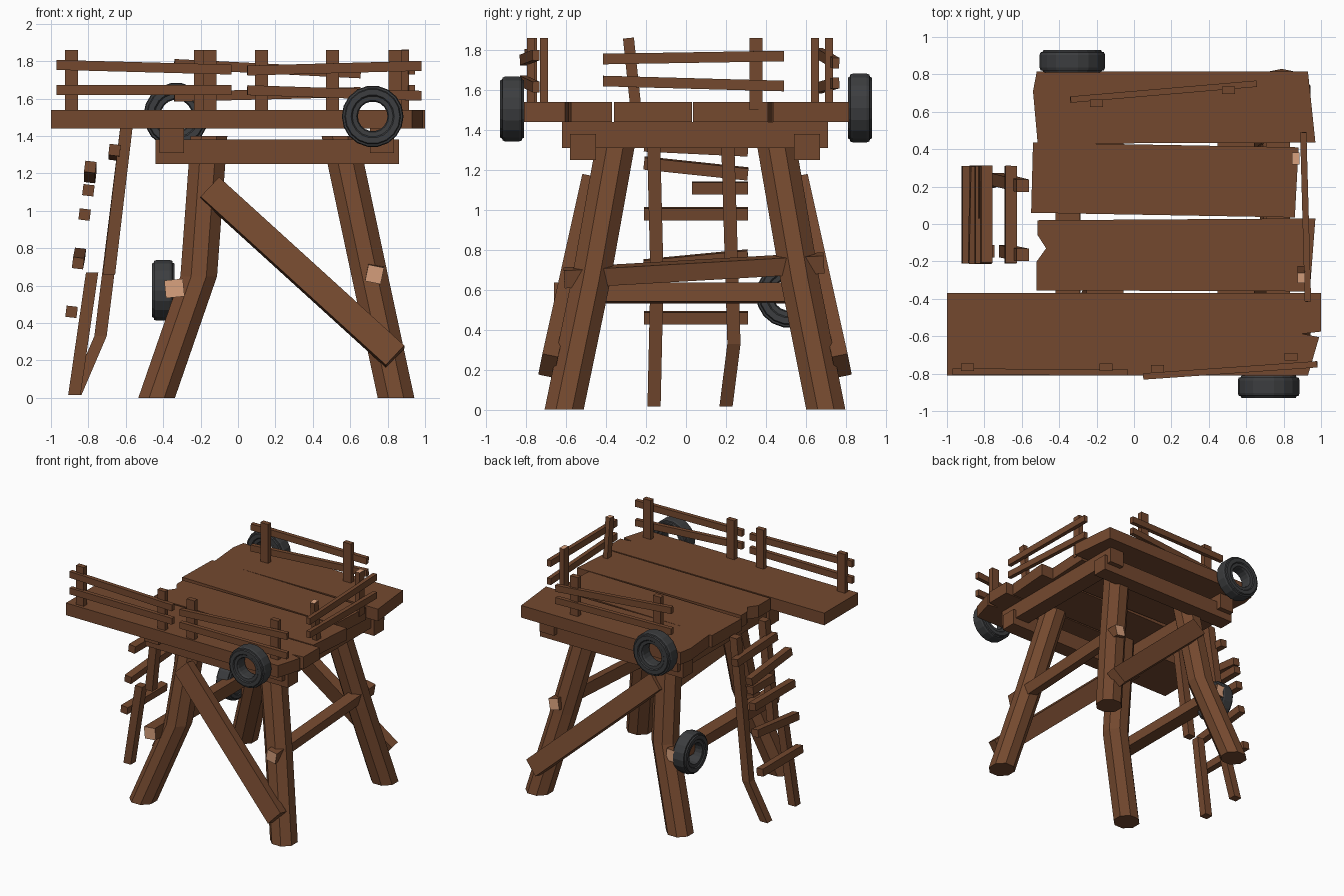
import bpy, bmesh, math
from mathutils import Vector as V

if "Cube" in bpy.data.objects:
    bpy.data.objects.remove(bpy.data.objects["Cube"])


def material(name, rgb):
    m = bpy.data.materials.new(name)
    m.diffuse_color = (*rgb, 1)
    m.use_nodes = True
    m.node_tree.nodes["Principled BSDF"].inputs["Base Color"].default_value = m.diffuse_color
    return m


WOOD = material("brown wood", (0.175, 0.066, 0.028))
CUT = material("fresh cut wood", (0.70, 0.36, 0.21))
RUBBER = material("dark rubber", (0.045, 0.047, 0.05))


def make(name, verts, faces, mats=(WOOD,), cut=()):
    me = bpy.data.meshes.new(name)
    me.from_pydata([tuple(v) for v in verts], [], faces)
    for m in mats:
        me.materials.append(m)
    for i in cut:
        me.polygons[i].material_index = 1
    bm = bmesh.new()
    bm.from_mesh(me)
    bmesh.ops.recalc_face_normals(bm, faces=bm.faces)
    bm.to_mesh(me)
    bm.free()
    ob = bpy.data.objects.new(name, me)
    bpy.context.collection.objects.link(ob)
    return ob


def loft(name, rings, mats=(WOOD,), cut=()):
    """Closed skin through rings of equal size; cut caps: 0 = first, 1 = last."""
    n = len(rings[0])
    verts = [v for r in rings for v in r]
    last = (len(rings) - 1) * n
    faces = [tuple(range(n)), tuple(range(last, last + n))]
    for k in range(len(rings) - 1):
        for i in range(n):
            j = (i + 1) % n
            faces.append((k*n + i, k*n + j, k*n + n + j, k*n + n + i))
    return make(name, verts, faces, mats, cut)


def bar(name, p, q, hint, a, b, cut=()):
    """Box from p to q: size a along the hint direction, b across it."""
    p, q, hint = V(p), V(q), V(hint)
    d = (q - p).normalized()
    s = (hint - d * hint.dot(d)).normalized()
    t = d.cross(s)
    rings = [[c + s*a/2*i + t*b/2*j for i, j in ((-1, -1), (1, -1), (1, 1), (-1, 1))] for c in (p, q)]
    return loft(name, rings, (WOOD, CUT), cut)


def slab(name, outline, z0, z1):
    return loft(name, [[V((x, y, z)) for x, y in outline] for z in (z0, z1)])


# Deck planks with ragged ends
slab("deck_plank_front", [(-1, -.81), (.93, -.81), (.99, -.605), (.90, -.587), (1, -.575), (1, -.37), (-1, -.37)], 1.44, 1.54)
slab("deck_plank_second", [(-.52, -.355), (.94, -.36), (.97, .03), (-.515, .02), (-.515, -.06), (-.47, -.13), (-.52, -.2)], 1.44, 1.54)
slab("deck_plank_third", [(-.55, .06), (.86, .035), (.88, .41), (-.54, .435)], 1.44, 1.54)
slab("deck_plank_back", [(-.515, .43), (.97, .435), (.93, .815), (-.52, .815), (-.54, .71)], 1.44, 1.54)

# Beams under the deck
for x in (-.355, .77):
    bar("cross_beam", (x, -.62, 1.375), (x, .71, 1.375), (0, 0, 1), .13, .13)
for y in (-.515, .605):
    bar("long_beam", (-.44, y, 1.315), (.86, y, 1.315), (0, 0, 1), .13, .13)

# Eight-sided legs; the left pair is bent
def leg(name, pts, r=.106):
    ang = [math.pi / 8 + i * math.pi / 4 for i in range(8)]
    loft(name, [[V((x + r*math.cos(a), y + r*math.sin(a), z)) for a in ang] for x, y, z in pts])


for side, y0, y1 in (("front", -.61, -.34), ("back", .70, .44)):
    ym = (y0 + y1) / 2
    leg(side + "_left_leg", [(-.435, y0, 0), (-.21, ym, .65), (-.155, y1, 1.4)])
    leg(side + "_right_leg", [(.845, y0, 0), (.705, ym, .65), (.545, y1, 1.4)])

# Diagonal braces on the front and back
for side, m in (("front", 1), ("back", -1)):
    fy = lambda y: y if m == 1 else .09 - y
    bar(side + "_brace", (-.15, fy(-.49), 1.12), (.84, fy(-.69), .22), (0, -m, .2), .08, .145)

# Side braces with fresh cut ends
bar("right_brace", (.73, -.61, .66), (.72, .69, .735), (.97, 0, -.2), .085, .09, (0, 1))
bar("left_brace", (-.34, -.66, .585), (-.34, .67, .585), (1, 0, .1), .10, .095, (0, 1))

# Railings: posts then rails
UP = (0, 0, 1)
for x, y in ((-.89, -.765), (-.15, -.765), (.125, -.775), (.84, -.71), (-.2, .645), (.505, .715)):
    bar("railing_post", (x, y, 1.5), (x, y, 1.86), (1, 0, 0), .07, .04)
bar("right_railing_post", (.895, -.25, 1.5), (.895, -.288, 1.86), (0, 1, 0), .055, .04, (1,))
bar("right_railing_post", (.865, .35, 1.5), (.865, .35, 1.86), (0, 1, 0), .065, .04, (1,))
rails = [
    ("front_left_rail", (-.97, -.79), (-.035, -.793), (1.78, 1.755), (1.645, 1.645)),
    ("front_right_rail", (.05, -.815), (.98, -.75), (1.75, 1.775), (1.645, 1.615)),
    ("back_rail", (-.34, .665), (.655, .75), (1.785, 1.735), (1.61, 1.635)),
    ("right_rail", (.905, .49), (.93, -.415), (1.77, 1.755), (1.62, 1.645)),
]
for name, p, q, hi, lo in rails:
    for z0, z1 in (hi, lo):
        bar(name, (*p, z0), (*q, z1), UP, .053, .034)

# Ladder stringers: one bent, one snapped
def stringer(name, pts, w=.033):
    loft(name, [[V((x + i*w, y + j*w, z)) for i, j in ((-1, -1), (1, -1), (1, 1), (-1, 1))] for x, y, z in pts])


stringer("bent_ladder_stringer", [(-.87, .20, .015), (-.735, .24, .33), (-.595, .205, 1.46)])
stringer("snapped_ladder_stringer_upper", [(-.69, -.145, .66), (-.595, -.165, 1.46)])
stringer("snapped_ladder_stringer_lower", [(-.875, -.16, .015), (-.78, -.145, .67)])

# Ladder rungs, some skewed, one broken short
rungs = [((-.66, -.21, 1.325), (-.66, .31, 1.30)), ((-.79, -.21, 1.235), (-.79, .31, 1.18)),
         ((-.80, .03, 1.11), (-.80, .31, 1.11)), ((-.82, -.21, .98), (-.82, .31, .98)),
         ((-.855, -.21, .72), (-.845, .31, .77)), ((-.89, -.21, .46), (-.89, .31, .46))]
for p, q in rungs:
    bar("ladder_rung", p, q, (.12, 0, 1), .06, .06)


# Tyres: stepped profile (radius, offset along axle) revolved
def tyre(name, centre, axis, r):
    half = [(.48, .035), (.52, .05), (.66, .052), (.70, .06), (.88, .06), (.91, .05), (.97, .048), (1, .034)]
    prof = half + [(a, -b) for a, b in reversed(half)]
    n, k = 18, len(prof)
    verts = []
    for i in range(n):
        c, s = math.cos(2*math.pi*i/n), math.sin(2*math.pi*i/n)
        for a, b in prof:
            off = (a*r*c, b, a*r*s) if axis == "y" else (b, a*r*c, a*r*s)
            verts.append(V(centre) + V(off))
    faces = [(i*k + j, i*k + (j+1) % k, (i+1) % n*k + (j+1) % k, (i+1) % n*k + j)
             for i in range(n) for j in range(k)]
    make(name, verts, faces, (RUBBER,))


tyre("front_tyre", (.72, -.87, 1.505), "y", .165)
tyre("back_tyre", (-.33, .87, 1.51), "y", .175)
tyre("leg_tyre", (-.40, .515, .575), "x", .165)
